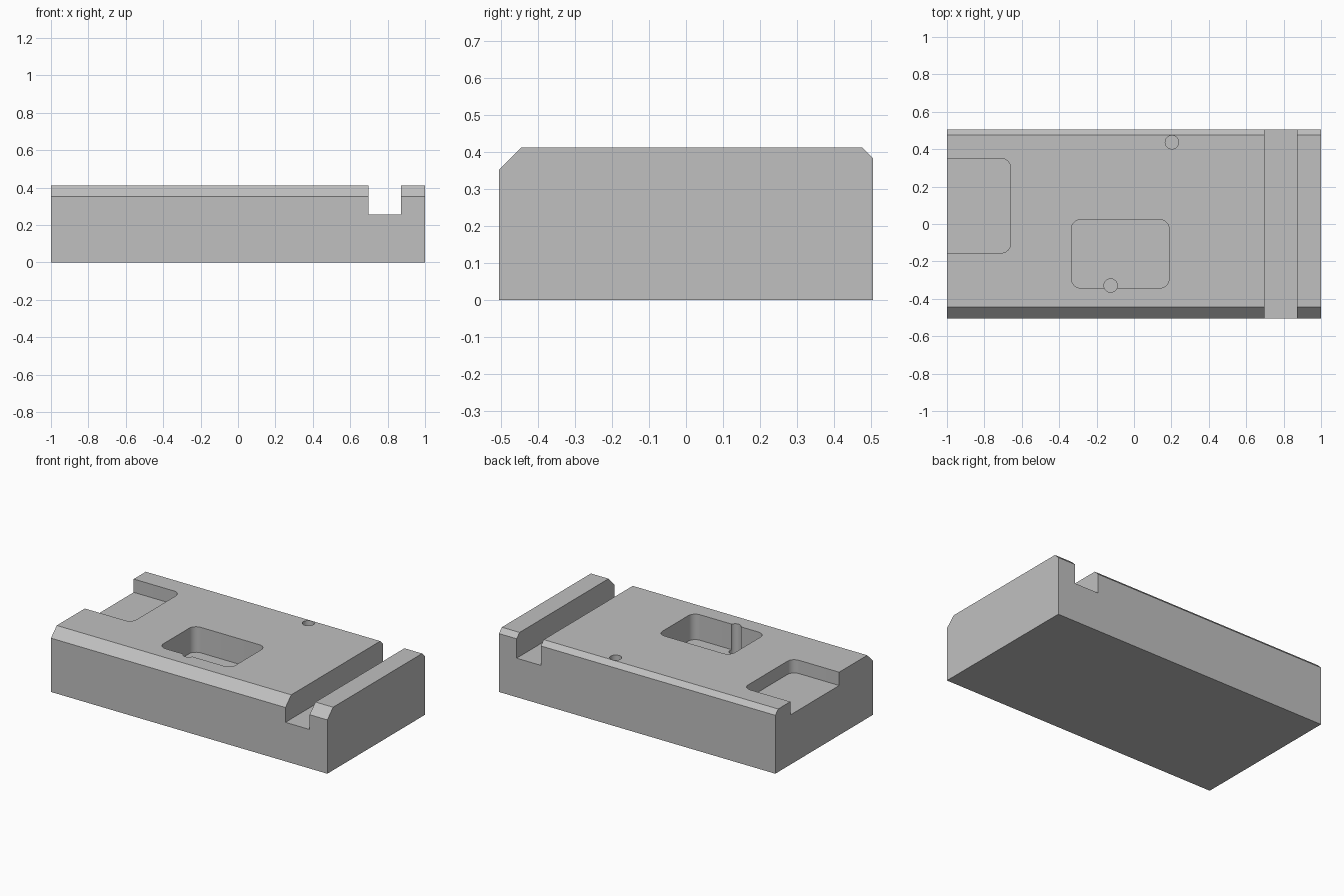
import bpy, bmesh

if "Cube" in bpy.data.objects:
    bpy.data.objects.remove(bpy.data.objects["Cube"], do_unlink=True)

TOP = 0.412
HALF = 0.505

grey = bpy.data.materials.new("machined_grey")
grey.use_nodes = True
colour = (0.53, 0.53, 0.53, 1)
grey.diffuse_color = colour
grey.node_tree.nodes["Principled BSDF"].inputs["Base Color"].default_value = colour


def make_object(name, bm):
    bmesh.ops.recalc_face_normals(bm, faces=bm.faces)
    mesh = bpy.data.meshes.new(name)
    bm.to_mesh(mesh)
    bm.free()
    mesh.materials.append(grey)
    obj = bpy.data.objects.new(name, mesh)
    bpy.context.collection.objects.link(obj)
    return obj


def box_cutter(name, x0, x1, y0, y1, floor, radius=0):
    """Box open above the block, with optional rounded upright corners."""
    bm = bmesh.new()
    bmesh.ops.create_cube(bm, size=1)
    for v in bm.verts:
        v.co.x = x1 if v.co.x > 0 else x0
        v.co.y = y1 if v.co.y > 0 else y0
        v.co.z = TOP + 0.1 if v.co.z > 0 else floor
    if radius:
        upright = [e for e in bm.edges
                   if abs(e.verts[0].co.z - e.verts[1].co.z) > 0.01]
        bmesh.ops.bevel(bm, geom=upright, offset=radius, segments=8,
                        profile=0.5, affect='EDGES')
    return make_object(name, bm)


def hole_cutter(name, x, y, radius, floor):
    bm = bmesh.new()
    depth = TOP + 0.1 - floor
    bmesh.ops.create_cone(bm, cap_ends=True, segments=32, radius1=radius,
                          radius2=radius, depth=depth)
    bmesh.ops.translate(bm, verts=bm.verts, vec=(x, y, floor + depth / 2))
    return make_object(name, bm)


# Block: chamfered end profile extruded along its length
profile = [(-HALF, 0), (HALF, 0), (HALF, 0.382), (0.475, TOP),
           (-0.445, TOP), (-HALF, 0.352)]
bm = bmesh.new()
end = bm.faces.new([bm.verts.new((-1, y, z)) for y, z in profile])
side = bmesh.ops.extrude_face_region(bm, geom=[end])["geom"]
bmesh.ops.translate(bm, vec=(2, 0, 0),
                    verts=[g for g in side if isinstance(g, bmesh.types.BMVert)])
block = make_object("base_block", bm)

# Cross slot, end recess, centre pocket and two drilled holes
cutters = [
    box_cutter("slot_cutter", 0.697, 0.872, -0.7, 0.7, 0.255),
    box_cutter("recess_cutter", -1.2, -0.66, -0.155, 0.35, 0.325, 0.05),
    box_cutter("pocket_cutter", -0.335, 0.188, -0.342, 0.023, 0.245, 0.05),
    hole_cutter("pocket_hole_cutter", -0.125, -0.329, 0.036, 0.215),
    hole_cutter("back_hole_cutter", 0.203, 0.437, 0.036, 0.215),
]
bpy.context.view_layer.objects.active = block
for cutter in cutters:
    cutter.hide_render = True
    mod = block.modifiers.new(cutter.name, 'BOOLEAN')
    mod.operation = 'DIFFERENCE'
    mod.solver = 'EXACT'
    mod.object = cutter
    bpy.ops.object.modifier_apply(modifier=mod.name)
    bpy.data.objects.remove(cutter, do_unlink=True)

# Smooth the rounded corners and holes, keep machined edges crisp
bpy.ops.object.select_all(action='DESELECT')
block.select_set(True)
bpy.ops.object.shade_smooth_by_angle(angle=0.5)
